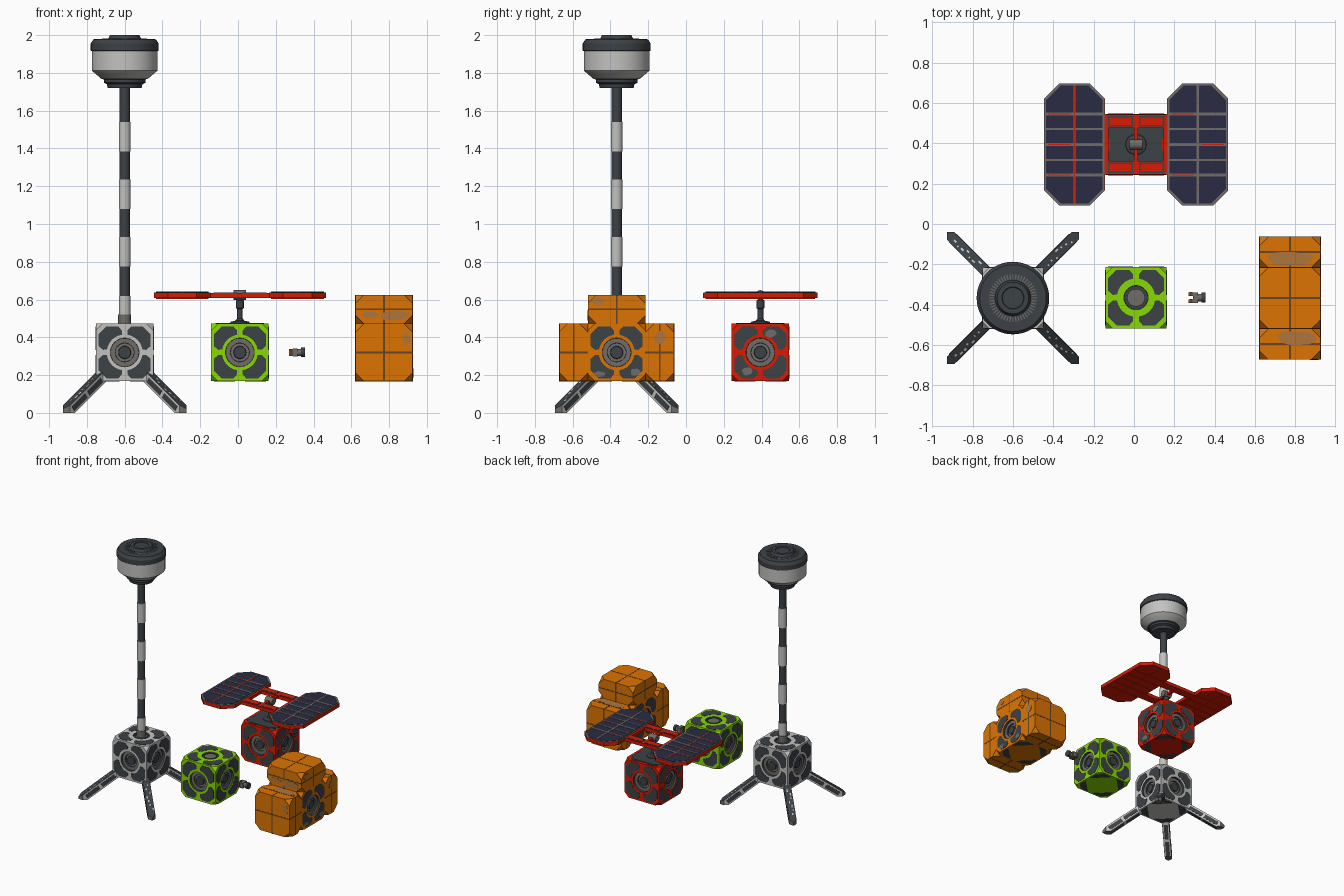
import bpy, bmesh, math, random
from math import cos, sin, pi, radians
from mathutils import Matrix, Vector

random.seed(4)
if "Cube" in bpy.data.objects:
    bpy.data.objects.remove(bpy.data.objects["Cube"])

COLOURS = {
    "dark grey": (0.046, 0.054, 0.062),
    "pale grey": (0.54, 0.54, 0.53),
    "mid grey": (0.16, 0.15, 0.14),
    "lime green": (0.25, 0.7, 0.001),
    "red": (0.68, 0.011, 0.001),
    "orange": (0.72, 0.175, 0.001),
    "navy": (0.023, 0.024, 0.055),
    "worn tan": (0.43, 0.18, 0.045),
    "seam brown": (0.13, 0.06, 0.022),
}
NAMES = list(COLOURS)
DARK, PALE, MID, GREEN, RED, ORANGE, NAVY, TAN, SEAM = range(len(NAMES))
MATS = []
for label, rgb in COLOURS.items():
    m = bpy.data.materials.new(label)
    m.use_nodes = True
    m.diffuse_color = (*rgb, 1)
    m.node_tree.nodes["Principled BSDF"].inputs["Base Color"].default_value = (*rgb, 1)
    MATS.append(m)

T = Matrix.Translation


def finish(name, bm, smooth=False):
    bmesh.ops.remove_doubles(bm, verts=bm.verts, dist=0.0001)
    bmesh.ops.recalc_face_normals(bm, faces=bm.faces)
    mesh = bpy.data.meshes.new(name)
    bm.to_mesh(mesh)
    bm.free()
    for m in MATS:
        mesh.materials.append(m)
    ob = bpy.data.objects.new(name, mesh)
    bpy.context.collection.objects.link(ob)
    if smooth:
        bpy.ops.object.select_all(action='DESELECT')
        ob.select_set(True)
        bpy.context.view_layer.objects.active = ob
        bpy.ops.object.shade_smooth_by_angle(angle=radians(30))


def prism(bm, pts, z0, z1, mat, M=Matrix()):
    low = [bm.verts.new(M @ Vector((x, y, z0))) for x, y in pts]
    top = [bm.verts.new(M @ Vector((x, y, z1))) for x, y in pts]
    n = len(pts)
    faces = [bm.faces.new(low[::-1]), bm.faces.new(top)]
    faces += [bm.faces.new((low[i], low[(i + 1) % n], top[(i + 1) % n], top[i])) for i in range(n)]
    for f in faces:
        f.material_index = mat


def box(bm, centre, size, mat, M=Matrix(), cut=0):
    new = bmesh.ops.create_cube(bm, size=1, matrix=M @ T(centre) @ Matrix.Diagonal((*size, 1)))["verts"]
    for f in {f for v in new for f in v.link_faces}:
        f.material_index = mat
    if cut:
        bmesh.ops.bevel(bm, geom=new, offset=cut, affect='VERTICES', segments=1, material=mat)


def lathe(bm, profile, mats, M=Matrix(), seg=32):
    rings = []
    for r, z in profile:
        rings.append([bm.verts.new(M @ Vector((r * cos(2 * pi * i / seg), r * sin(2 * pi * i / seg), z)))
                      for i in range(seg if r else 1)])
    for a, b, mat in zip(rings, rings[1:], mats):
        for i in range(seg):
            j = (i + 1) % seg
            quad = [a[i % len(a)], a[j % len(a)], b[j % len(b)], b[i % len(b)]]
            bm.faces.new(list(dict.fromkeys(quad))).material_index = mat


def octagon(w, h, c):
    return [(w, h - c), (w - c, h), (c - w, h), (-w, h - c),
            (-w, c - h), (c - w, -h), (w - c, -h), (w, c - h)]


def facing(d):
    return Vector(d).to_track_quat('Z', 'Y').to_matrix().to_4x4()


# Cube module: cut corners, stepped ports and four armour panels per face
HALF, PORT = 0.152, 0.076
CORNER_PANEL = [(0.095 * cos(radians(a)), 0.095 * sin(radians(a))) for a in range(81, 8, -12)]
CORNER_PANEL += [(0.115, 0.014), (0.138, 0.034), (0.138, 0.096), (0.096, 0.138), (0.034, 0.138), (0.014, 0.115)]
UNDER_PANEL = [(0.138, 0.027), (0.138, 0.096), (0.096, 0.138), (0.027, 0.138)]
SIDE_PORT = [(PORT, 0), (0.075, -0.018), (0.05, -0.018), (0.049, -0.03), (0.034, -0.03),
             (0.032, -0.018), (0, -0.018)], [DARK, MID, DARK, MID, DARK, DARK]
TOP_PORT = [(PORT, 0), (0.06, 0), (0.059, -0.014), (0.044, -0.014), (0.044, -0.004), (0, -0.004)]


def module(name, centre, frame, dirs):
    bm = bmesh.new()
    box(bm, centre, (2 * HALF,) * 3, frame, cut=0.036)
    for d in map(Vector, dirs):
        M = T(centre) @ facing(d) @ T((0, 0, HALF))
        bm.normal_update()
        side = max((f for f in bm.faces if f.normal.dot(d) > 0.99),
                   key=lambda f: f.calc_area())
        ring = [bm.verts.new(M @ Vector((PORT * cos(2 * pi * i / 32), PORT * sin(2 * pi * i / 32), 0)))
                for i in range(32)]
        edges = list(side.edges) + [bm.edges.new((ring[i - 1], ring[i])) for i in range(32)]
        bmesh.ops.delete(bm, geom=[side], context='FACES_ONLY')
        for g in bmesh.ops.triangle_fill(bm, edges=edges, use_beauty=True, normal=d)["geom"]:
            if isinstance(g, bmesh.types.BMFace):
                g.material_index = frame
        if d.z > 0:
            lathe(bm, TOP_PORT, [frame, DARK, DARK, DARK, MID], M)
        else:
            lathe(bm, *SIDE_PORT, M)
        for k in range(4):
            prism(bm, CORNER_PANEL, -0.002, 0.002, DARK, M @ Matrix.Rotation(k * pi / 2, 4, 'Z'))
    under = T(centre) @ facing((0, 0, -1)) @ T((0, 0, HALF))
    for k in range(4):
        prism(bm, UNDER_PANEL, -0.002, 0.002, DARK, under @ Matrix.Rotation(k * pi / 2, 4, 'Z'))
    finish(name, bm)


SIDES = [(1, 0, 0), (-1, 0, 0), (0, 1, 0), (0, -1, 0)]
ALL = SIDES + [(0, 0, 1)]
BASE_Z = 0.32
TOWER = Vector((-0.6, -0.367, 0))
SOLAR = Vector((0.01, 0.394, 0))
CARGO = Vector((0.773, -0.367, 0))
UP = Vector((0, 0, BASE_Z))
module("tower_base", TOWER + UP, PALE, ALL)
module("green_module", Vector((0.01, -0.365, BASE_Z)), GREEN, ALL)
module("solar_base", SOLAR + UP, RED, ALL)
module("cargo_core", CARGO + UP, ORANGE, SIDES[:2])

# Banded mast
bm = bmesh.new()
lathe(bm, [(0, 0.455), (0.034, 0.455), (0.034, 0.52), (0.03, 0.52)], [MID] * 3, T(TOWER), 20)
stops = [0.52, 0.62, 0.775, 0.93, 1.08, 1.235, 1.385, 1.54, 1.73]
for i, (a, b) in enumerate(zip(stops, stops[1:])):
    r = 0.028 if i % 2 else 0.031
    lathe(bm, [(0, a), (r, a), (r, b), (0, b)], [DARK if i % 2 else PALE] * 3, T(TOWER), 20)
finish("mast", bm, True)

# Mast head
bm = bmesh.new()
lathe(bm, [(0, 1.72), (0.09, 1.72), (0.094, 1.74), (0.11, 1.748), (0.11, 1.765), (0.125, 1.77),
           (0.174, 1.812), (0.174, 1.915), (0.18, 1.918), (0.18, 1.955), (0.165, 1.978),
           (0.088, 1.98), (0.078, 2.0), (0.055, 2.0), (0.052, 1.994), (0, 1.994)],
      [DARK] * 5 + [PALE] * 2 + [DARK] * 8, T(TOWER), 48)
for i in range(48):
    box(bm, (0.106, 0, 1.979), (0.026, 0.006, 0.006), MID, T(TOWER) @ Matrix.Rotation(i * pi / 24, 4, 'Z'))
finish("mast_head", bm, True)

# Splayed legs with scuffed upper plates, trimmed to a pointed foot on the ground
for k, name in enumerate(("back_left", "back_right", "front_right", "front_left")):
    bm = bmesh.new()
    M = T((0.1, 0.1, 0.215)) @ facing((1, 1, -1))
    box(bm, (0, 0, 0.22), (0.052, 0.052, 0.44), PALE, M)
    box(bm, (0, 0.025, 0.22), (0.05, 0.006, 0.43), DARK, M)
    for i in range(7):
        box(bm, (random.uniform(-0.016, 0.016), 0.025, 0.1 + 0.033 * i),
            (0.009, 0.008, random.uniform(0.008, 0.024)), PALE, M)
    for z, length in ((0.13, 0.12), (0.272, 0.12)):
        box(bm, (0, -0.025, z), (0.03, 0.006, length), DARK, M)
        box(bm, (0, 0, z), (0.056, 0.03, length), DARK, M)
    for co, no in (((0, 0, 0), (0, 0, -1)), ((0.327, 0, 0), (1, 0, 0)), ((0, 0.327, 0), (0, 1, 0))):
        cut = bmesh.ops.bisect_plane(bm, geom=bm.verts[:] + bm.edges[:] + bm.faces[:],
                                     plane_co=co, plane_no=no, clear_outer=True)["geom_cut"]
        edges = [e for e in cut if isinstance(e, bmesh.types.BMEdge) and e.is_boundary]
        if edges:
            bmesh.ops.edgeloop_fill(bm, edges=edges, mat_nr=MID)
    bm.transform(T(TOWER) @ Matrix.Rotation(k * pi / 2, 4, 'Z'))
    finish(name + "_leg", bm)

# Solar wings
for s, name in ((1, "left"), (-1, "right")):
    bm = bmesh.new()
    M = T(SOLAR + Vector((s * 0.305, 0, 0)))
    prism(bm, octagon(0.151, 0.303, 0.075), 0.608, 0.635, RED, M)
    prism(bm, octagon(0.150, 0.302, 0.075), 0.63, 0.638, MID, M)
    prism(bm, octagon(0.140, 0.292, 0.072), 0.63, 0.640, NAVY, M)
    box(bm, (0, 0, 0.638), (0.012, 0.584, 0.008), MID, M)
    if s < 0:
        box(bm, (0, 0, 0.638), (0.006, 0.584, 0.0095), RED, M)
    for i in range(-2, 3):
        y = i * 0.076
        box(bm, (0, y, 0.638), (0.28, 0.010 if i % 2 else 0.015, 0.009), MID, M)
        if i % 2 == 0:
            box(bm, (0.075 * s if i == 0 else -0.075, y, 0.638), (0.11, 0.005, 0.011), RED, M)
        box(bm, (0, y, 0.607), (0.28, 0.012, 0.008), RED, M)
    box(bm, (0, 0, 0.607), (0.012, 0.58, 0.008), RED, M)
    finish(name + "_solar_wing", bm)

# Frame between the wings
bm = bmesh.new()
M = T(SOLAR)
for s in (-1, 1):
    box(bm, (0, s * 0.115, 0.622), (0.32, 0.068, 0.026), RED, M)
    box(bm, (s * 0.146, 0, 0.622), (0.018, 0.29, 0.024), RED, M)
    for t in (-1, 1):
        box(bm, (t * 0.077, s * 0.115, 0.635), (0.126, 0.054, 0.004), DARK, M)
        box(bm, (t * 0.077, s * 0.115, 0.635), (0.110, 0.038, 0.006), RED, M)
box(bm, (0, 0, 0.622), (0.02, 0.2, 0.02), RED, M)
finish("solar_frame", bm)

# Solar post, its mounting plate and joint
bm = bmesh.new()
prism(bm, octagon(0.128, 0.128, 0.04), 0.466, 0.477, DARK, M)
lathe(bm, [(0, 0.47), (0.055, 0.47), (0.05, 0.482), (0.024, 0.488), (0.015, 0.5), (0.015, 0.55),
           (0.021, 0.555), (0.021, 0.595), (0.014, 0.6), (0.014, 0.62), (0, 0.62)],
      [DARK] * 10, M, 20)
lathe(bm, [(0, -0.033), (0.026, -0.033), (0.026, 0.033), (0, 0.033)], [MID] * 3,
      M @ T((0, 0, 0.624)) @ Matrix.Rotation(pi / 2, 4, 'Y'), 16)
finish("solar_post", bm, True)

# Loose coupling beside the green module
bm = bmesh.new()
M = T((0.312, -0.365, BASE_Z))
lathe(bm, [(0, 0), (0.019, 0), (0.019, 0.022), (0.025, 0.022), (0.025, 0.042), (0, 0.042)],
      [MID] * 2 + [DARK] * 3, M @ Matrix.Rotation(pi / 2, 4, 'Y'), 16)
box(bm, (-0.008, 0, 0), (0.024, 0.052, 0.042), MID, M)
for s in (-1, 1):
    box(bm, (-0.03, s * 0.017, 0), (0.026, 0.018, 0.036), MID, M)
    box(bm, (-0.03, s * 0.017, 0), (0.016, 0.02, 0.038), SEAM, M)
finish("coupling", bm, True)


# Cargo crates with seams round their middles and brown-edged corners
def crate(name, offset, size):
    bm = bmesh.new()
    M = T(CARGO + Vector(offset))
    box(bm, (0, 0, 0), size, ORANGE, M, cut=0.045)
    corners = [f for f in bm.faces if len(f.verts) == 3]
    for f in bmesh.ops.inset_individual(bm, faces=corners, thickness=0.005)["faces"]:
        f.material_index = SEAM
    for axis in range(3):
        band = [v + 0.002 for v in size]
        band[axis] = 0.009
        box(bm, (0, 0, 0), band, SEAM, M)
    finish(name, bm)


WIDE, THIN = 0.304, 0.152
crate("front_crate", (0, -0.228, BASE_Z), (WIDE, THIN, WIDE))
crate("back_crate", (0, 0.228, BASE_Z), (WIDE, THIN, WIDE))
crate("top_crate", (0, 0, BASE_Z + 0.228), (WIDE, WIDE, THIN))


# Irregular worn paint patches: offset, direction faced, half width, half height
def worn(name, origin, mat, patches):
    bm = bmesh.new()
    for pos, d, w, h in patches:
        blob = []
        for i in range(14):
            r = random.uniform(0.85, 1.1)
            blob.append((r * w * cos(i * pi / 7), r * h * sin(i * pi / 7)))
        prism(bm, blob, -0.002, 0.002, mat, T(origin + Vector(pos)) @ facing(d))
    finish(name, bm)


X, FRONT, TOP = (1, 0, 0), (0, -1, 0), (0, 0, 1)
worn("crate_wear", CARGO + UP, TAN,
     [((0, 0.195, 0.152), TOP, 0.115, 0.038), ((0.03, -0.2, 0.152), TOP, 0.095, 0.038),
      ((0.055, -0.152, 0.195), FRONT, 0.08, 0.028), ((-0.075, -0.152, 0.2), FRONT, 0.05, 0.018),
      ((0.12, -0.304, 0.07), FRONT, 0.022, 0.035),
      ((0.152, -0.1, 0.27), X, 0.035, 0.02), ((0.152, 0.23, 0.08), X, 0.03, 0.035)])
worn("core_wear", CARGO + UP, MID,
     [((0.153, 0.1, -0.105), X, 0.026, 0.02), ((0.153, -0.09, -0.115), X, 0.03, 0.016)])
worn("solar_base_wear", SOLAR + UP, MID,
     [((0.153, 0.055, 0.1), X, 0.03, 0.022), ((0.153, -0.07, -0.1), X, 0.028, 0.022)])
